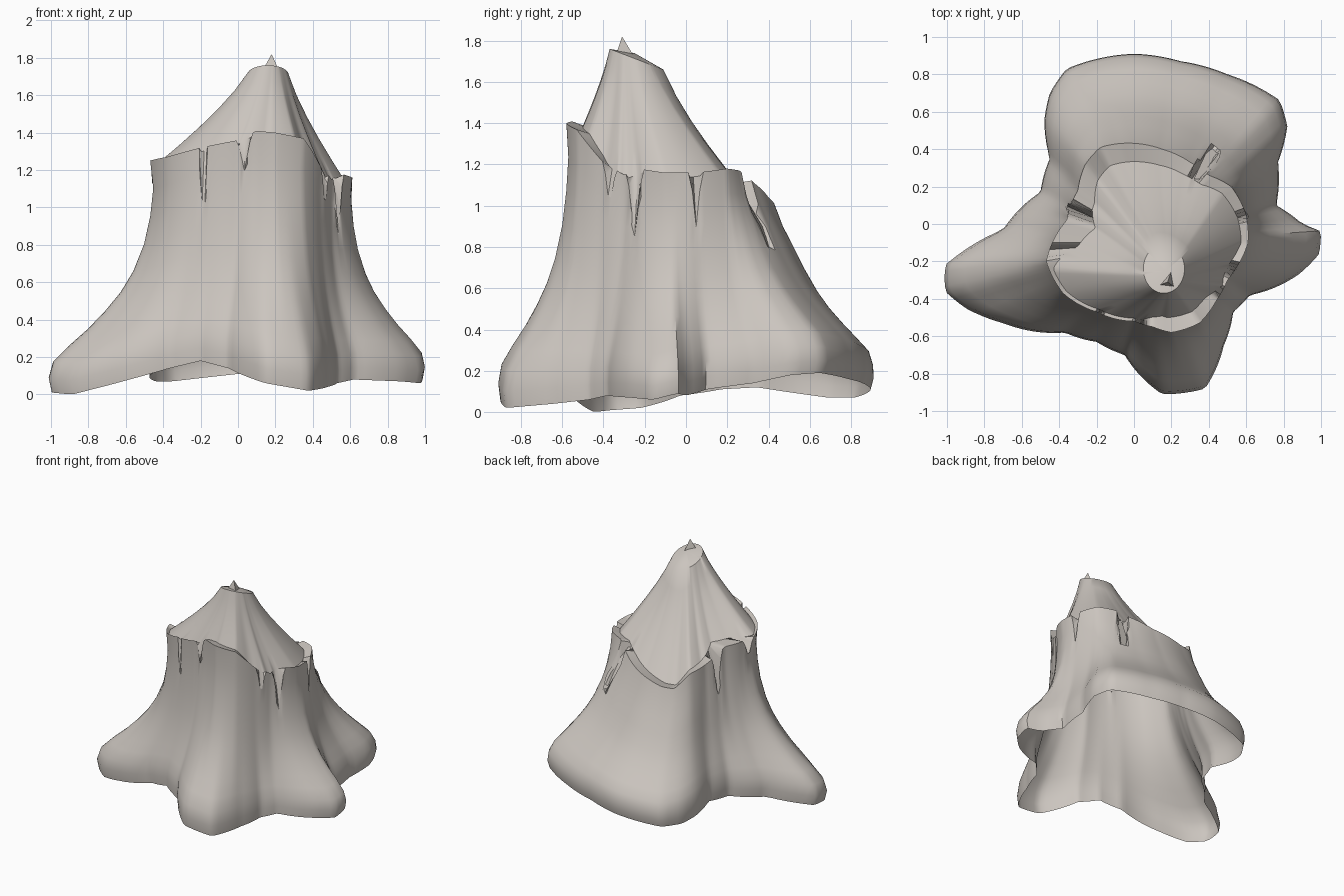
import bpy, bmesh, math
from mathutils import Vector

cube = bpy.data.objects.get("Cube")
if cube:
    bpy.data.objects.remove(cube, do_unlink=True)

# One pale bark colour for everything
bark = bpy.data.materials.new("pale_bark")
bark.use_nodes = True
colour = (0.60, 0.56, 0.52, 1)
bark.diffuse_color = colour
bark.node_tree.nodes["Principled BSDF"].inputs["Base Color"].default_value = colour

CENTRE = Vector((0.08, -0.10, 0))
COLUMNS = 180

# Root outline at the ground and broken rim, in hundredths (x, y, height)
ROOTS = [(100, -4, 9), (90, 0, 8), (76, 10, 11), (77, 33, 14), (82, 52, 18),
         (78, 66, 19), (50, 80, 16), (25, 87, 14), (0, 91, 11), (-36, 83, 7),
         (-45, 70, 7), (-48, 55, 9), (-45, 35, 12), (-50, 17, 11), (-70, -3, 8),
         (-101, -22, 2), (-101, -36, 1), (-90, -45, 0), (-70, -53, 5),
         (-37, -58, 14), (-20, -63, 18), (-5, -70, 14), (15, -91, 6),
         (38, -88, 2), (48, -65, 4), (53, -47, 6), (62, -38, 8), (88, -27, 7),
         (99, -16, 6)]
RIM = [(61, -10, 116), (60, 5, 116), (52, 20, 118), (40, 26, 117), (30, 33, 111),
       (15, 40, 104), (-8, 43, 98), (-18, 41, 98), (-26, 32, 109), (-30, 18, 112),
       (-36, 2, 122), (-47, -20, 125), (-38, -37, 127), (-20, -47, 132),
       (0, -52, 136), (10, -55, 141), (20, -58, 140), (35, -53, 137),
       (44, -41, 122), (50, -30, 115), (55, -23, 118)]
# Width of the shelf between bark and core: angle, inner share of the radius
SHELF = [(0, .93), (60, .85), (90, .82), (130, .8), (150, .75), (165, .65),
         (183, .72), (195, .96), (262, .96), (280, .83), (315, .87), (330, .97),
         (342, .9)]
# Splits in the bark: angle, half width, depth
SPLITS = [(235, 3, .45), (264, 5, .18), (325, 4, .2), (342, 5, .32),
          (16, 3, .26), (55, 5, .42), (156, 5, .32), (185, 4, .15)]
# Flare of the trunk: fraction of height, fraction of root reach
FLARE = [(0, .97), (.06, 1), (.13, .99), (.2, .8), (.27, .62), (.35, .44),
         (.43, .29), (.52, .17), (.64, .06), (.76, 0), (.88, -.03), (1, 0)]


def polar(points):
    """Turn outline points into sorted (angle, radius, height)."""
    out = []
    for p in points:
        v = Vector(p) / 100 - CENTRE
        out.append((math.degrees(math.atan2(v.y, v.x)) % 360, v.xy.length, v.z))
    return sorted(out)


def sample(table, angle):
    """Values of a round table at an angle."""
    ring = [(table[-1][0] - 360, *table[-1][1:])] + table
    ring.append((table[0][0] + 360, *table[0][1:]))
    for a, b in zip(ring, ring[1:]):
        if a[0] <= angle <= b[0]:
            t = (angle - a[0]) / max(b[0] - a[0], 1e-6)
            return [u + (v - u) * t for u, v in zip(a[1:], b[1:])]


def split_depth(angle):
    depth = 0
    for at, width, deep in SPLITS:
        gap = abs((angle - at + 180) % 360 - 180)
        depth = max(depth, deep * (1 - gap / width))
    return depth


def around(angle, radius, z):
    a = math.radians(angle)
    return CENTRE + Vector((math.cos(a) * radius, math.sin(a) * radius, z))


def column(angle, roots, rim):
    """One vertical strip of points from root to core top."""
    root_r, root_z = sample(roots, angle)
    rim_r, rim_z = sample(rim, angle)
    side = math.sin(math.radians(angle))
    top_z = rim_z - split_depth(angle)
    pts = []
    for s, f in FLARE:
        # the back slopes more evenly than the other sides
        f = min(1, f + max(0, side) * s * (1 - s) * 1.1)
        z = root_z + (rim_z - root_z) * s
        pts.append(around(angle, rim_r + (root_r - rim_r) * f, min(z, top_z)))
    base = around(angle, rim_r * sample(SHELF, angle)[0], rim_z - .02)
    a = math.radians(angle)
    tip = Vector((.16 + .11 * math.cos(a), -.24 + .13 * math.sin(a), 1.71 - .05 * side))
    for s in (0, .2, .4, .6, .8, 1):
        p = base.lerp(tip, 1 - (1 - s) ** 1.22)
        p.z = base.z + (tip.z - base.z) * s
        pts.append(p)
    return pts


def finish(name, bm, angle=40):
    bmesh.ops.recalc_face_normals(bm, faces=bm.faces)
    mesh = bpy.data.meshes.new(name)
    bm.to_mesh(mesh)
    bm.free()
    obj = bpy.data.objects.new(name, mesh)
    bpy.context.collection.objects.link(obj)
    mesh.materials.append(bark)
    bpy.ops.object.select_all(action="DESELECT")
    obj.select_set(True)
    bpy.context.view_layer.objects.active = obj
    bpy.ops.object.shade_smooth_by_angle(angle=math.radians(angle))


# Hollow trunk: flared roots, broken bark rim and rising core
bm = bmesh.new()
roots, rim = polar(ROOTS), polar(RIM)
strips = [[bm.verts.new(p) for p in column(i * 360 / COLUMNS, roots, rim)]
          for i in range(COLUMNS)]
for left, right in zip(strips, strips[1:] + strips[:1]):
    for k in range(len(left) - 1):
        bm.faces.new((left[k], right[k], right[k + 1], left[k + 1]))
peak = bm.verts.new((.17, -.25, 1.74))
for left, right in zip(strips, strips[1:] + strips[:1]):
    bm.faces.new((left[-1], right[-1], peak))
# ease the bark and core between the outline points, leaving the rim crisp
for _ in range(2):
    soft = [v for s in strips for v in s[2:len(FLARE) - 4]]
    soft += [v for s in strips for v in s[len(FLARE) + 1:-1]]
    bmesh.ops.smooth_vert(bm, verts=soft, factor=.4,
                          use_axis_x=True, use_axis_y=True, use_axis_z=False)
bmesh.ops.dissolve_degenerate(bm, dist=1e-4, edges=bm.edges)
finish("stump_trunk", bm)

# Small broken splinter on the peak
bm = bmesh.new()
ring = [bm.verts.new(p) for p in ((.13, -.33, 1.73), (.22, -.34, 1.73), (.2, -.25, 1.72))]
tip = bm.verts.new((.18, -.31, 1.82))
for a, b in zip(ring, ring[1:] + ring[:1]):
    bm.faces.new((a, b, tip))
finish("peak_splinter", bm)

# Loose sliver beside the split at the back
bm = bmesh.new()
sliver = [(.32, .24, 1.12), (.39, .24, 1.1), (.46, .36, .9), (.47, .46, .64), (.38, .37, .9)]
bm.faces.new([bm.verts.new(p) for p in sliver])
finish("bark_sliver", bm)
